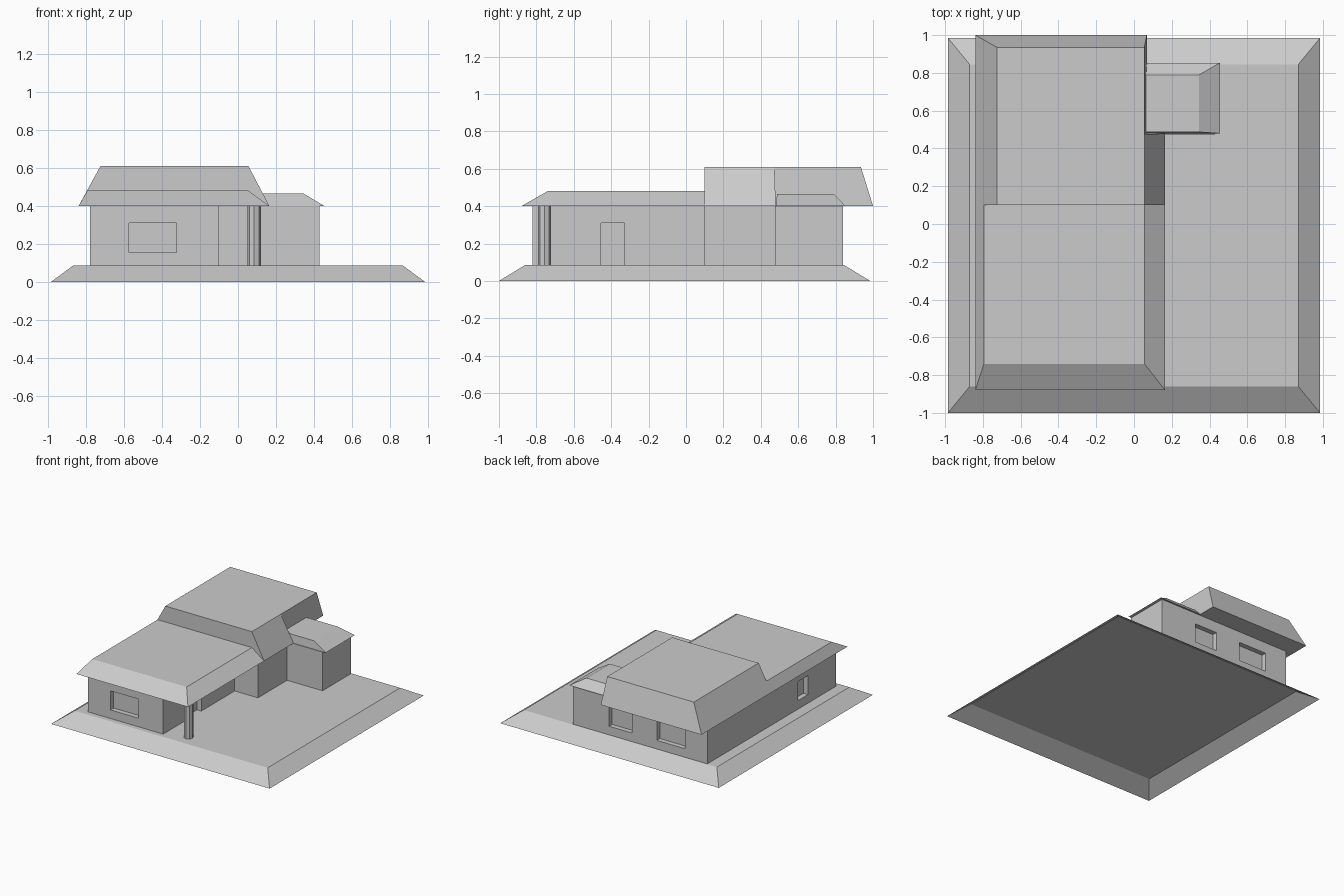
import bpy, bmesh, math

if "Cube" in bpy.data.objects:
    bpy.data.objects.remove(bpy.data.objects["Cube"])


def loft(name, bottom, top, z0, z1, close_bottom=True):
    """Flat-faced solid between two outlines with the same number of points."""
    bm = bmesh.new()
    lo = [bm.verts.new((x, y, z0)) for x, y in bottom]
    hi = [bm.verts.new((x, y, z1)) for x, y in top]
    n = len(lo)
    for i in range(n):
        j = (i + 1) % n
        bm.faces.new((lo[i], lo[j], hi[j], hi[i]))
    bm.faces.new(hi)
    if close_bottom:
        bm.faces.new(lo[::-1])
    bmesh.ops.remove_doubles(bm, verts=bm.verts[:], dist=1e-4)
    mesh = bpy.data.meshes.new(name)
    bm.to_mesh(mesh)
    bm.free()
    ob = bpy.data.objects.new(name, mesh)
    bpy.context.collection.objects.link(ob)
    return ob


def rect(x0, x1, y0, y1):
    return [(x0, y0), (x1, y0), (x1, y1), (x0, y1)]


SLAB, EAVE, SILL, HEAD = 0.085, 0.40, 0.155, 0.31
DEPTH = 0.04

# Sloped plot, open underneath
loft("ground_plinth", rect(-0.985, 0.985, -1, 0.985),
     rect(-0.87, 0.87, -0.86, 0.845), 0, SLAB, close_bottom=False)

# Stepped walls
plan = [(-0.78, -0.82), (-0.10, -0.82), (-0.10, 0.10), (0.11, 0.10),
        (0.11, 0.475), (0.43, 0.475), (0.43, 0.84), (-0.78, 0.84)]
walls = loft("walls", plan, plan, SLAB, EAVE)

# Recessed windows and door
openings = {
    "front_window": (rect(-0.575, -0.325, -0.9, -0.82 + DEPTH), SILL),
    "back_window_a": (rect(-0.10, 0.105, 0.84 - DEPTH, 0.9), SILL),
    "back_window_b": (rect(-0.58, -0.325, 0.84 - DEPTH, 0.9), SILL),
    "left_window": (rect(-0.85, -0.78 + DEPTH, -0.455, -0.33), SILL),
    "side_door": (rect(-0.10 - DEPTH, -0.03, -0.455, -0.33), SLAB - 0.02),
}
for name, (outline, sill) in openings.items():
    cutter = loft(name + "_cutter", outline, outline, sill, HEAD)
    cutter.hide_render = True
    cutter.hide_set(True)
    mod = walls.modifiers.new(name, 'BOOLEAN')
    mod.operation = 'DIFFERENCE'
    mod.solver = 'EXACT'
    mod.object = cutter

# Bake the openings and discard the cutters
bpy.context.view_layer.update()
baked = bpy.data.meshes.new_from_object(
    walls.evaluated_get(bpy.context.evaluated_depsgraph_get()))
walls.modifiers.clear()
walls.data = baked
for name in openings:
    bpy.data.objects.remove(bpy.data.objects[name + "_cutter"])

# Low front roof
loft("front_roof", rect(-0.84, 0.165, -0.88, 0.10),
     rect(-0.795, 0.055, -0.74, 0.10), EAVE, 0.48)

# Tall rear roof, its right slope stopping at the side wing
loft("rear_roof",
     [(-0.84, 0.10), (0.165, 0.10), (0.165, 0.48), (0.068, 0.48),
      (0.068, 1.0), (-0.84, 1.0)],
     [(-0.725, 0.10), (0.055, 0.10), (0.055, 0.473), (0.055, 0.473),
      (0.055, 0.935), (-0.725, 0.935)], EAVE, 0.61)

# Side wing roof
loft("wing_roof", rect(0.062, 0.455, 0.48, 0.853),
     rect(0.062, 0.345, 0.487, 0.79), EAVE, 0.465)

# Eight-sided porch column
ring = [(0.085 + 0.035 * math.cos(i * math.pi / 4),
         -0.757 + 0.035 * math.sin(i * math.pi / 4)) for i in range(8)]
loft("porch_column", ring, ring, SLAB, EAVE)
